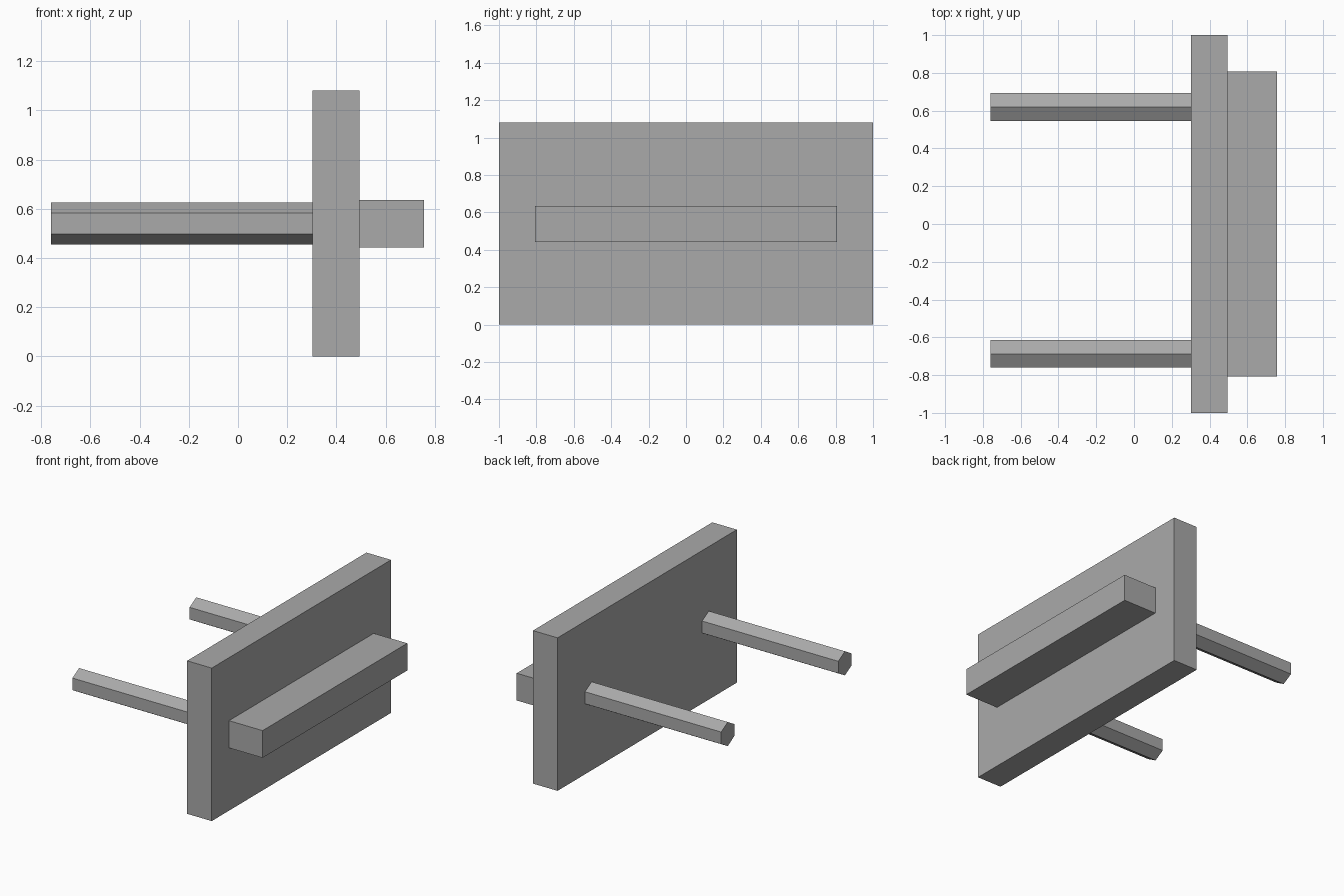
import bpy
import math

if "Cube" in bpy.data.objects:
    bpy.data.objects.remove(bpy.data.objects["Cube"], do_unlink=True)

GREY = (0.4, 0.4, 0.4, 1)
grey = bpy.data.materials.new("plain grey")
grey.use_nodes = True
grey.diffuse_color = GREY
grey.node_tree.nodes["Principled BSDF"].inputs["Base Color"].default_value = GREY


def finish(name):
    obj = bpy.context.object
    obj.name = name
    obj.data.materials.append(grey)
    return obj


def box(name, low, high):
    centre = [(a + b) / 2 for a, b in zip(low, high)]
    bpy.ops.mesh.primitive_cube_add(size=1, location=centre)
    obj = finish(name)
    obj.scale = [b - a for a, b in zip(low, high)]
    bpy.ops.object.transform_apply(location=False, rotation=False, scale=True)


def hex_rod(name, x0, x1, y, z, radius):
    # Six-sided rod along x with one edge pointing straight up
    bpy.ops.mesh.primitive_cylinder_add(
        vertices=6, radius=radius, depth=x1 - x0,
        location=((x0 + x1) / 2, y, z), rotation=(0, math.pi / 2, 0))
    obj = finish(name)
    bpy.ops.object.transform_apply(location=False, rotation=True, scale=False)
    # Turn the section if a flat, rather than an edge, ended up on top
    if max(v.co.z for v in obj.data.vertices) < radius * 0.95:
        obj.rotation_euler.x = math.pi / 6
        bpy.ops.object.transform_apply(location=False, rotation=True, scale=False)


# Upright plate and the bar across its face
box("plate", (0.303, -1, 0), (0.495, 1, 1.08))
box("cross_bar", (0.495, -0.807, 0.443), (0.757, 0.807, 0.635))

# Two pegs behind the plate
for name, y in (("back_peg", 0.62), ("front_peg", -0.687)):
    hex_rod(name, -0.76, 0.303, y, 0.54, 0.085)
